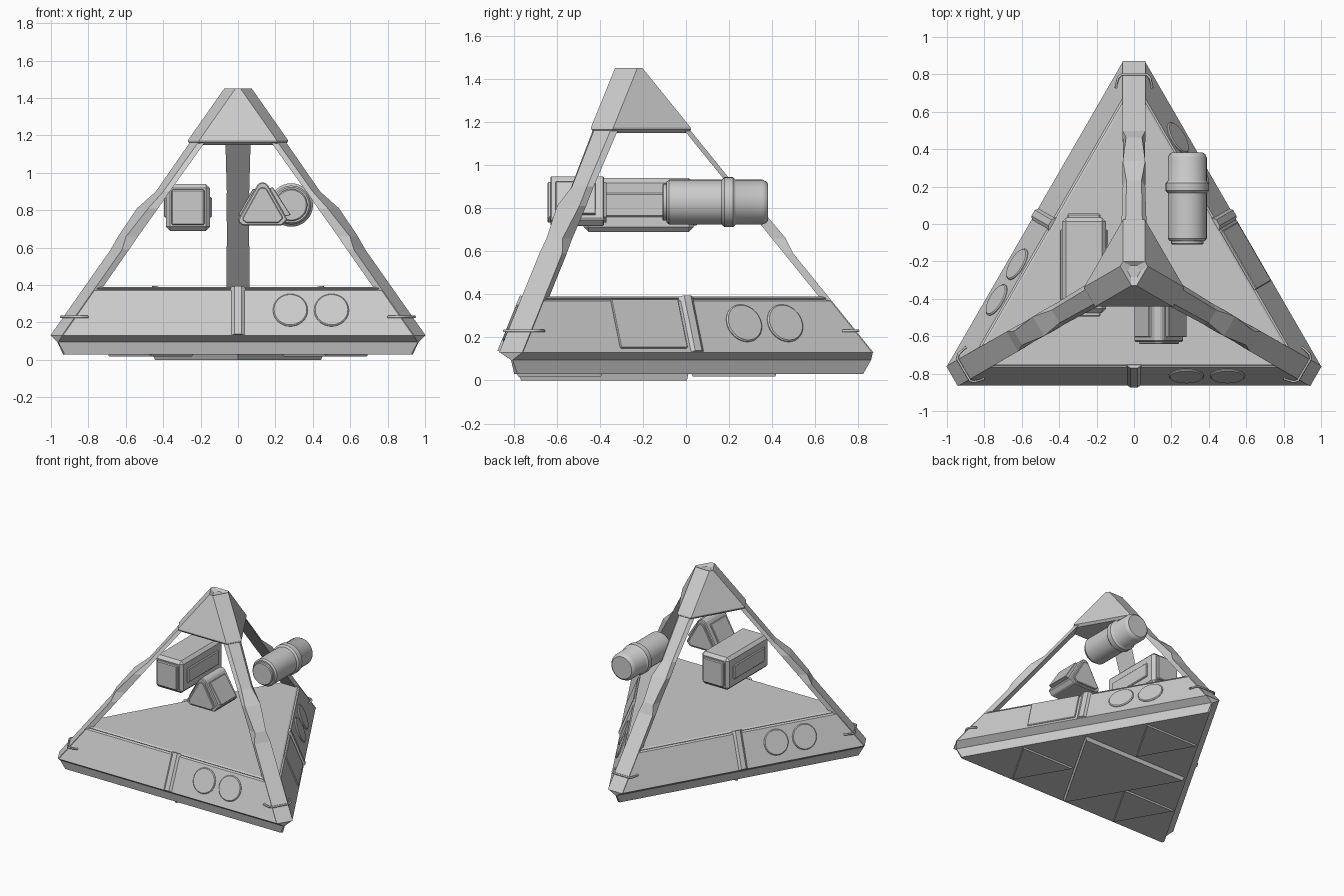
import bpy, bmesh
from math import radians, sin, cos, tan, pi, atan
from mathutils import Vector, Matrix

if "Cube" in bpy.data.objects:
    bpy.data.objects.remove(bpy.data.objects["Cube"])

C = Vector((0, -0.2525, 0))      # plan centre of the pyramid
SLOPE = 0.405


def wall_r(z):                   # distance from centre to the sloping faces
    return 0.612 - SLOPE * (z - 0.13)


def corner_d(z):                 # distance from centre to the clipped corners
    return 2 * wall_r(z) - 0.104


def finish(name, bm, smooth=False, bevel=0, matrix=None):
    bmesh.ops.recalc_face_normals(bm, faces=bm.faces)
    me = bpy.data.meshes.new(name)
    bm.to_mesh(me)
    bm.free()
    ob = bpy.data.objects.new(name, me)
    bpy.context.collection.objects.link(ob)
    if matrix:
        ob.matrix_world = matrix
    if bevel:
        m = ob.modifiers.new("bevel", 'BEVEL')
        m.width, m.segments = bevel, 1
    if smooth:
        bpy.ops.object.select_all(action='DESELECT')
        ob.select_set(True)
        bpy.context.view_layer.objects.active = ob
        bpy.ops.object.shade_smooth_by_angle(angle=radians(35))
    return ob


def loft(name, rings, **kw):
    bm = bmesh.new()
    loops = [[bm.verts.new(p) for p in ring] for ring in rings]
    n = len(loops[0])
    for a, b in zip(loops, loops[1:]):
        for i in range(n):
            bm.faces.new((a[i], a[(i + 1) % n], b[(i + 1) % n], b[i]))
    bm.faces.new(loops[0])
    bm.faces.new(loops[-1])
    return finish(name, bm, **kw)


def polar(angle, d, t, z):       # point at distance d and sideways offset t
    a = radians(angle)
    return C + Vector((d * cos(a) - t * sin(a), d * sin(a) + t * cos(a), z))


def tri_ring(z, r, d):           # triangle with clipped corners
    hw = max((2 * r - d) * tan(pi / 6), 0.002)
    return [polar(a, d, s * hw, z) for a in (90, 210, 330) for s in (-1, 1)]


def nominal(z, inset=0):
    return tri_ring(z, wall_r(z) - inset, corner_d(z) - inset)


def disc(name, rings, matrix, n=32):   # turned shape from (radius, height) pairs
    return loft(name, [[(r * cos(2 * pi * i / n), r * sin(2 * pi * i / n), h)
                        for i in range(n)] for r, h in rings],
                smooth=True, matrix=matrix)


def box(name, lo, hi, bevel=0, matrix=None):
    return loft(name, [[(lo[0], lo[1], z), (hi[0], lo[1], z), (hi[0], hi[1], z),
                        (lo[0], hi[1], z)] for z in (lo[2], hi[2])],
                bevel=bevel, matrix=matrix)


# base: slim plinth, overhanging rim and sloping walls
loft("base", [tri_ring(0.03, 0.545, 1.075), tri_ring(0.095, 0.56, 1.112),
              nominal(0.13), nominal(0.37), nominal(0.377, 0.012),
              nominal(0.383, 0.004), nominal(0.39, 0.012)])

# stepped triangular plates below the base
def plate(name, pts, z0):
    mid = sum(pts, Vector()) / 3
    rings = []
    for z, k in ((z0, 0.95), (0.035, 0.98)):
        rings.append([(mid + (p - mid) * k) * Vector((1, 1, 0)).x + Vector((0, 0, z)) for p in pts])
    loft(name, rings)


tri = [polar(a, 1.08, 0, 0) for a in (90, 210, 330)]
plate("bottom_plate", [(tri[i] + tri[i - 1]) / 2 for i in range(3)], 0.0)
for i in range(3):
    p, q, s = tri[i], (tri[i] + tri[i - 1]) / 2, (tri[i] + tri[i - 2]) / 2
    plate(f"bottom_corner_plate_{i}", [(p + q) / 2, (q + s) / 2, (p + s) / 2], 0.018)

# corner struts with a swollen joint: (z, outward shift, outer half, inner half)
SECTIONS = [(0.13, 0.003, 0.062, 0.062), (0.59, 0.003, 0.061, 0.061),
            (0.66, 0.025, 0.043, 0.058), (0.81, 0.02, 0.06, 0.062),
            (0.90, -0.012, 0.04, 0.06), (1.19, -0.012, 0.045, 0.068)]
for i, a in enumerate((90, 210, 330)):
    rings = []
    for z, off, ho, hi in SECTIONS:
        d = corner_d(z)
        rings.append([polar(a, d + off, -ho, z), polar(a, d + off, ho, z),
                      polar(a, d - 0.04, hi, z), polar(a, d - 0.04, -hi, z)])
    loft(f"corner_strut_{i}", rings)

    # thin wire clamp round the foot of each strut
    cu = bpy.data.curves.new(f"strut_clamp_{i}", 'CURVE')
    cu.dimensions, cu.bevel_depth, cu.bevel_resolution = '3D', 0.007, 1
    sp = cu.splines.new('POLY')
    path = [(0.975, -0.075), (0.985, -0.098), (1.035, -0.085), (1.052, -0.068),
            (1.052, 0.068), (1.035, 0.085), (0.985, 0.098), (0.975, 0.075)]
    sp.points.add(len(path) - 1)
    for pt, (d, t) in zip(sp.points, path):
        pt.co = (*polar(a, d, t, 0.23), 1)
    bpy.context.collection.objects.link(bpy.data.objects.new(f"strut_clamp_{i}", cu))

# apex cap with a lip below and a slightly dished top
loft("apex_cap", [nominal(1.15, 0.03), nominal(1.165, 0.006), nominal(1.175),
                  nominal(1.45), tri_ring(1.435, 0.03, 0.03)])

# wall details: centre rib and two round ports on each side
tilt = atan(SLOPE)
for i, a in enumerate((-90, 30, 150)):
    n = Vector((cos(radians(a)), sin(radians(a)), 0))
    side = Vector((-n.y, n.x, 0))
    out = n * cos(tilt) + Vector((0, 0, sin(tilt)))
    up = out.cross(side)
    m = Matrix((side, up, out)).transposed().to_4x4()
    m.translation = C + n * wall_r(0.265) + Vector((0, 0, 0.265))
    for j, t in enumerate((0.28, 0.50)):
        disc(f"wall_port_{i}_{j}", [(0.093, -0.01), (0.093, 0.004), (0.087, 0.010)],
             m @ Matrix.Translation((t, 0, 0)))
    loft(f"wall_rib_{i}", [[(-0.04, y, -0.005), (0.04, y, -0.005), (0.018, y, 0.013),
                            (-0.018, y, 0.013)] for y in (-0.142, 0.135)], matrix=m)
    if i == 1:
        box("wall_panel", (-0.41, -0.125, -0.01), (-0.05, 0.12, 0.008), 0.004, m)

# floating box with end and side plates
box("floating_box", (-0.385, -0.475, 0.69), (-0.15, 0.035, 0.94), 0.022)
box("box_end_plate", (-0.355, -0.495, 0.72), (-0.18, 0.055, 0.91), 0.006)
box("box_side_plate", (-0.395, -0.41, 0.76), (-0.14, -0.03, 0.87), 0.006)

# floating triangular prism with raised faces
def prism(name, pts, y0, y1, bevel=0.006):
    loft(name, [[(x, y, z) for x, z in pts] for y in (y0, y1)], bevel=bevel)


PRISM = [(0.025, 0.718), (0.235, 0.718), (0.265, 0.75), (0.16, 0.935),
         (0.145, 0.948), (0.118, 0.948), (0.103, 0.935), (0.003, 0.755), (0.003, 0.735)]
prism("floating_prism", PRISM, -0.63, -0.38)
mid = Vector((0.134, 0.80))
prism("prism_end_plate", [mid + (Vector(p) - mid) * 0.82 for p in PRISM], -0.642, -0.368, 0.004)
prism("prism_side_plate", [(0.053, 0.76), (0.225, 0.76), (0.282, 0.775),
                           (0.185, 0.925), (0.134, 0.90), (0.08, 0.915), (0.0, 0.775)],
      -0.605, -0.42, 0.003)

# floating canister lying along y, with a collar
disc("floating_canister",
     [(0.08, -0.11), (0.086, -0.105), (0.086, -0.09), (0.095, -0.09), (0.104, -0.078),
      (0.104, 0.165), (0.108, 0.17), (0.116, 0.178), (0.116, 0.218), (0.108, 0.226),
      (0.104, 0.232), (0.104, 0.355), (0.096, 0.373), (0.085, 0.381)],
     Matrix.Translation((0.285, 0, 0.828)) @ Matrix.Rotation(-pi / 2, 4, 'X'))
